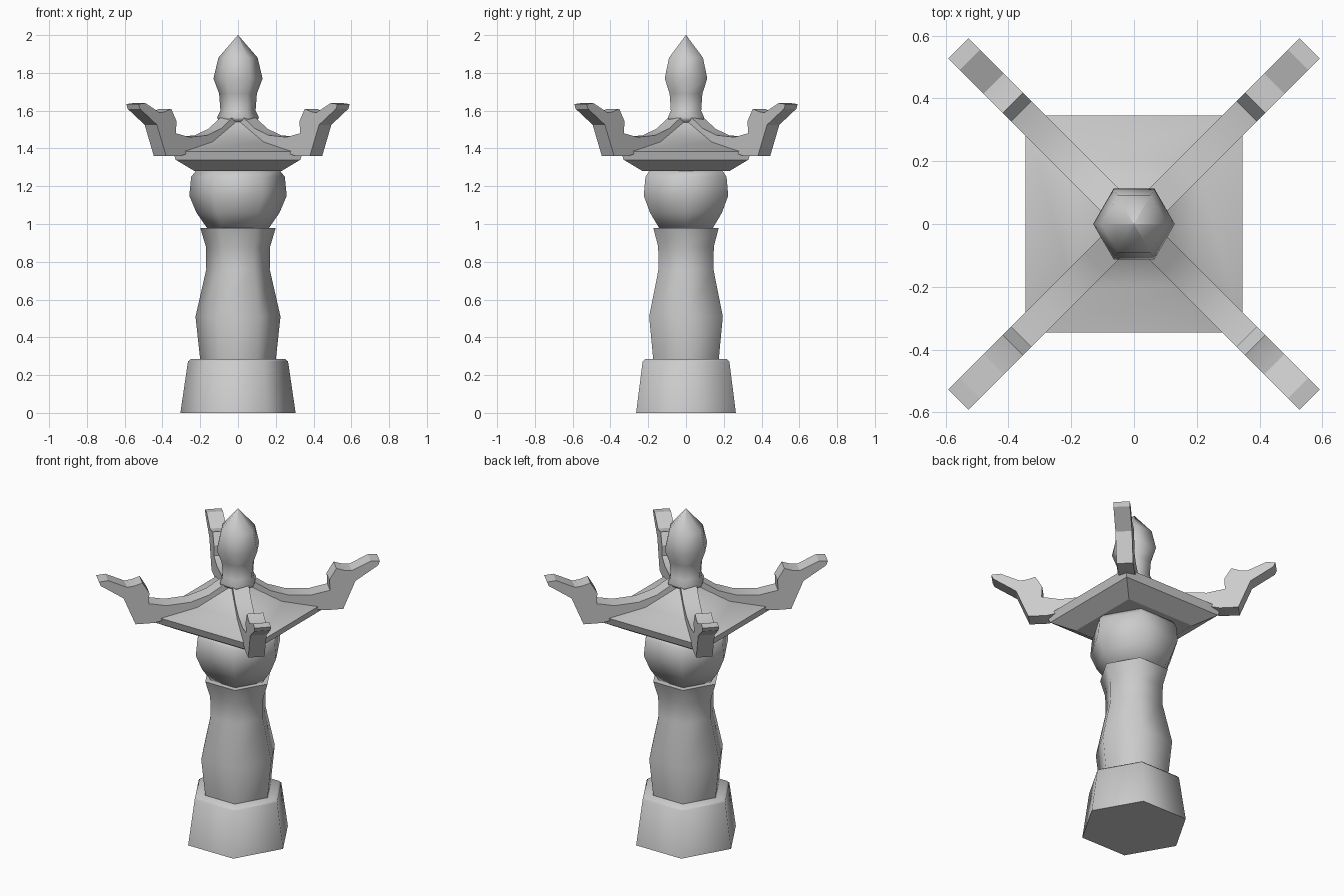
import bpy, bmesh, math
from mathutils import Matrix

cube = bpy.data.objects.get("Cube")
if cube:
    bpy.data.objects.remove(cube, do_unlink=True)

stone = bpy.data.materials.new("grey_stone")
stone.use_nodes = True
stone.diffuse_color = (0.6, 0.6, 0.6, 1)
stone.node_tree.nodes["Principled BSDF"].inputs["Base Color"].default_value = (0.6, 0.6, 0.6, 1)


def finish(name, bm, angle):
    """Turn a bmesh into a shaded object with the stone material."""
    bmesh.ops.remove_doubles(bm, verts=bm.verts, dist=1e-5)
    bmesh.ops.recalc_face_normals(bm, faces=bm.faces)
    mesh = bpy.data.meshes.new(name)
    bm.to_mesh(mesh)
    bm.free()
    mesh.materials.append(stone)
    obj = bpy.data.objects.new(name, mesh)
    bpy.context.collection.objects.link(obj)
    bpy.ops.object.select_all(action='DESELECT')
    obj.select_set(True)
    bpy.context.view_layer.objects.active = obj
    bpy.ops.object.shade_smooth_by_angle(angle=math.radians(angle))
    return obj


def turned(name, profile, sides=6, turn=0.0, angle=65):
    """Stack polygon rings from (radius, height) pairs and cap both ends."""
    bm = bmesh.new()
    rings = []
    for r, z in profile:
        steps = [turn + math.tau * i / sides for i in range(sides)]
        rings.append([bm.verts.new((r * math.cos(a), r * math.sin(a), z)) for a in steps])
    for low, high in zip(rings, rings[1:]):
        for i in range(sides):
            j = (i + 1) % sides
            bm.faces.new((low[i], low[j], high[j], high[i]))
    bm.faces.new(rings[0])
    bm.faces.new(rings[-1])
    return finish(name, bm, angle)


# Hexagonal pillar parts
turned("base", [(0.305, 0), (0.265, 0.272), (0.25, 0.285)])
turned("column", [(0.2, 0.28), (0.225, 0.51), (0.168, 0.76), (0.17, 0.88), (0.2, 0.98)])
turned("bowl", [(0.165, 0.98), (0.22, 1.06), (0.258, 1.15), (0.248, 1.25), (0.22, 1.285)])

# Square flared roof
roof = [(0.23, 1.28), (0.33, 1.34), (0.345, 1.385), (0.2, 1.435), (0.07, 1.545)]
turned("roof", [(h * math.sqrt(2), z) for h, z in roof], sides=4, turn=math.pi / 4, angle=30)

# Pointed finial
turned("finial", [(0.06, 1.525), (0.105, 1.55), (0.11, 1.565), (0.093, 1.6), (0.1, 1.69),
                  (0.13, 1.77), (0.104, 1.88), (0.001, 2.0)])

# Upswept ridge arms on the four diagonals, as (distance, height) outlines
arm_outline = [(0.04, 1.58), (0.09, 1.56), (0.17, 1.505), (0.27, 1.47), (0.4, 1.46), (0.5, 1.48),
               (0.497, 1.545), (0.535, 1.61), (0.58, 1.595), (0.62, 1.59), (0.725, 1.64),
               (0.775, 1.635), (0.765, 1.61), (0.64, 1.525), (0.573, 1.36), (0.47, 1.36),
               (0.3, 1.4), (0.04, 1.48)]
half_width = 0.046
for name, degrees in (("back_left", 45), ("back_right", 135), ("front_right", 225), ("front_left", 315)):
    bm = bmesh.new()
    side = bm.faces.new([bm.verts.new((r * 1.02, -half_width, z)) for r, z in arm_outline])
    grown = bmesh.ops.extrude_face_region(bm, geom=[side])["geom"]
    moved = [v for v in grown if isinstance(v, bmesh.types.BMVert)]
    bmesh.ops.translate(bm, verts=moved, vec=(0, 2 * half_width, 0))
    bm.transform(Matrix.Rotation(math.radians(degrees), 4, 'Z'))
    finish(name + "_arm", bm, 25)
